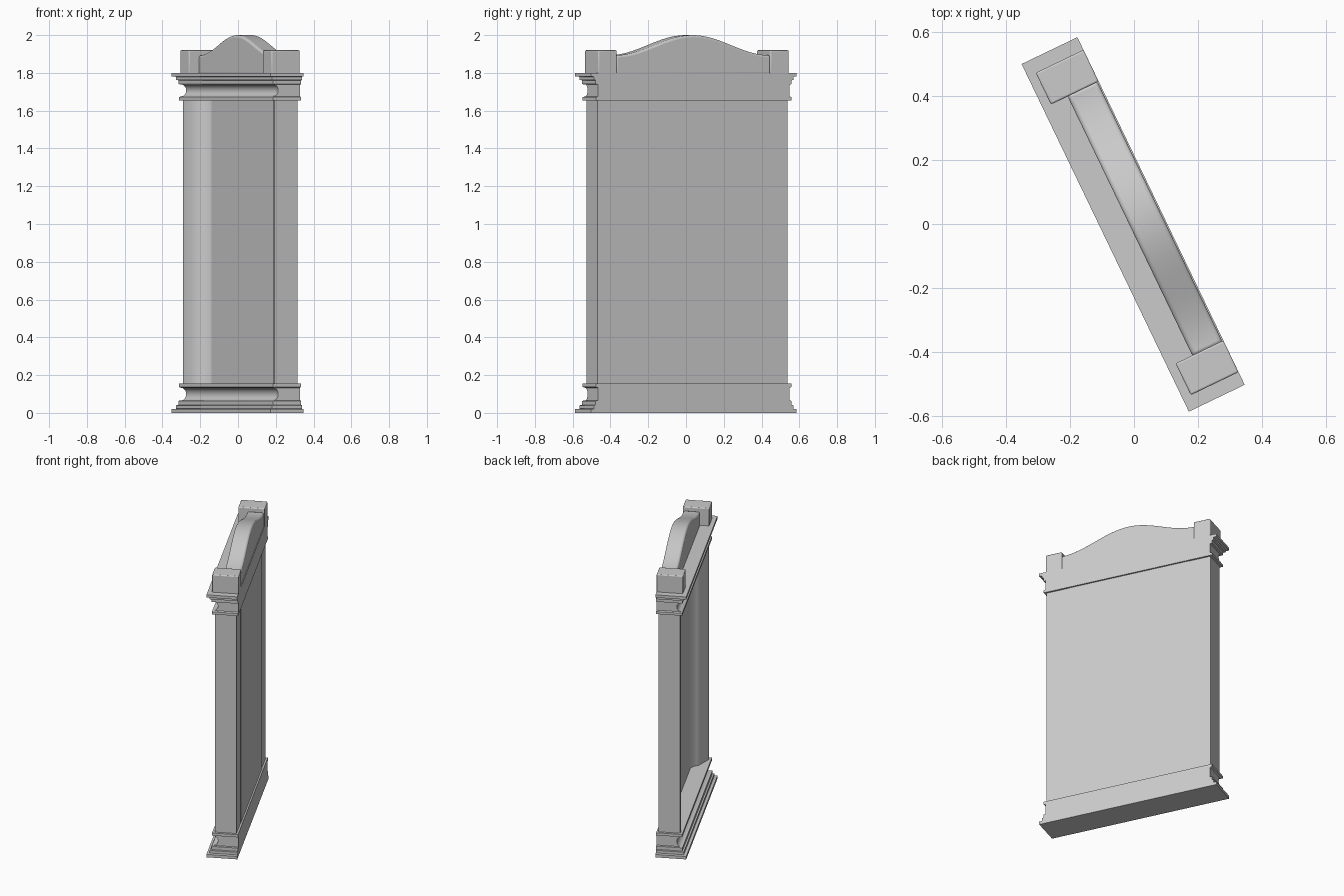
import bpy, bmesh, math

if "Cube" in bpy.data.objects:
    bpy.data.objects.remove(bpy.data.objects["Cube"])

TURN = math.radians(-64.3)   # the whole piece stands turned about z
HALF, FRONT, BACK = 0.558, -0.054, 0.094   # case half width, front, back plane

stone = bpy.data.materials.new("plain grey")
stone.use_nodes = True
stone.diffuse_color = (0.6, 0.6, 0.6, 1)
stone.node_tree.nodes["Principled BSDF"].inputs["Base Color"].default_value = (0.6, 0.6, 0.6, 1)


def loft(name, rings, bevel=0):
    """Closed solid through matching rings of points, capped at both ends."""
    bm = bmesh.new()
    loops = [[bm.verts.new(p) for p in ring] for ring in rings]
    n = len(loops[0])
    for a, b in zip(loops, loops[1:]):
        for i in range(n):
            j = (i + 1) % n
            bm.faces.new((a[i], a[j], b[j], b[i]))
    bm.faces.new(loops[0][::-1])
    bm.faces.new(loops[-1])
    bmesh.ops.recalc_face_normals(bm, faces=bm.faces)
    mesh = bpy.data.meshes.new(name)
    bm.to_mesh(mesh)
    bm.free()
    mesh.materials.append(stone)
    ob = bpy.data.objects.new(name, mesh)
    bpy.context.collection.objects.link(ob)
    ob.rotation_euler.z = TURN
    if bevel:
        mod = ob.modifiers.new("soft edges", "BEVEL")
        mod.width, mod.segments = bevel, 3
        mod.limit_method, mod.angle_limit = "ANGLE", math.radians(40)
    bpy.ops.object.select_all(action="DESELECT")
    ob.select_set(True)
    bpy.context.view_layer.objects.active = ob
    bpy.ops.object.shade_smooth_by_angle(angle=math.radians(35))
    return ob


def prism(name, outline, z0, z1, bevel=0):
    return loft(name, [[(x, y, z) for x, y in outline] for z in (z0, z1)], bevel)


def box(name, x0, x1, y0, y1, z0, z1, bevel=0):
    return prism(name, [(x0, y0), (x1, y0), (x1, y1), (x0, y1)], z0, z1, bevel)


# moulding profile: (end overhang, front overhang, height)
# slab and steps, a cove that is hollow in front and straight at the ends, bead
profile = [(d, d, h) for d, h in ((0.046, 0), (0.046, 0.02), (0.028, 0.022),
                                  (0.028, 0.04), (0.018, 0.042), (0.018, 0.064))]
for i in range(9):
    t = math.pi * i / 8
    profile.append((0.004, 0.01 - 0.03 * math.sin(t), 0.099 - 0.034 * math.cos(t)))
profile += [(0.016, 0.016, 0.137), (0.016, 0.016, 0.155)]


def moulding(name, place):
    rings = []
    for end, front, h in profile:
        x, y, z = HALF + end, FRONT - front, place(h)
        rings.append([(-x, y, z), (x, y, z), (x, BACK, z), (-x, BACK, z)])
    loft(name, rings)


moulding("base_moulding", lambda h: h)
moulding("cornice_moulding", lambda h: 1.8 - h * 0.145 / 0.155)

# recessed panel between splayed side pillars
box("back_panel", -0.405, 0.405, 0.037, 0.084, 0.15, 1.66)
pillar = [(HALF, 0.082), (HALF, FRONT), (0.542, -0.056), (0.447, -0.007),
          (0.44, 0.004), (0.42, 0.026), (0.4, 0.037), (0.4, 0.082)]
for side, sign in (("left", 1), ("right", -1)):
    prism(side + "_pillar", [(sign * x, y) for x, y in pillar], 0.15, 1.66)
    a, b = sorted((sign * 0.45, sign * 0.56))
    box(side + "_corner_block", a, b, -0.072, BACK, 1.79, 1.92, 0.006)

# bell-shaped crest between the corner blocks
STEPS = 32
crest = [(0.455, 1.79), (-0.455, 1.79)]
for i in range(STEPS + 1):
    x = -0.455 + 0.91 * i / STEPS
    crest.append((x, 1.893 + 0.0535 * (1 + math.cos(math.pi * x / 0.455))))
loft("arched_crest", [[(x, y, z) for x, z in crest] for y in (-0.014, BACK - 0.004)], 0.012)
